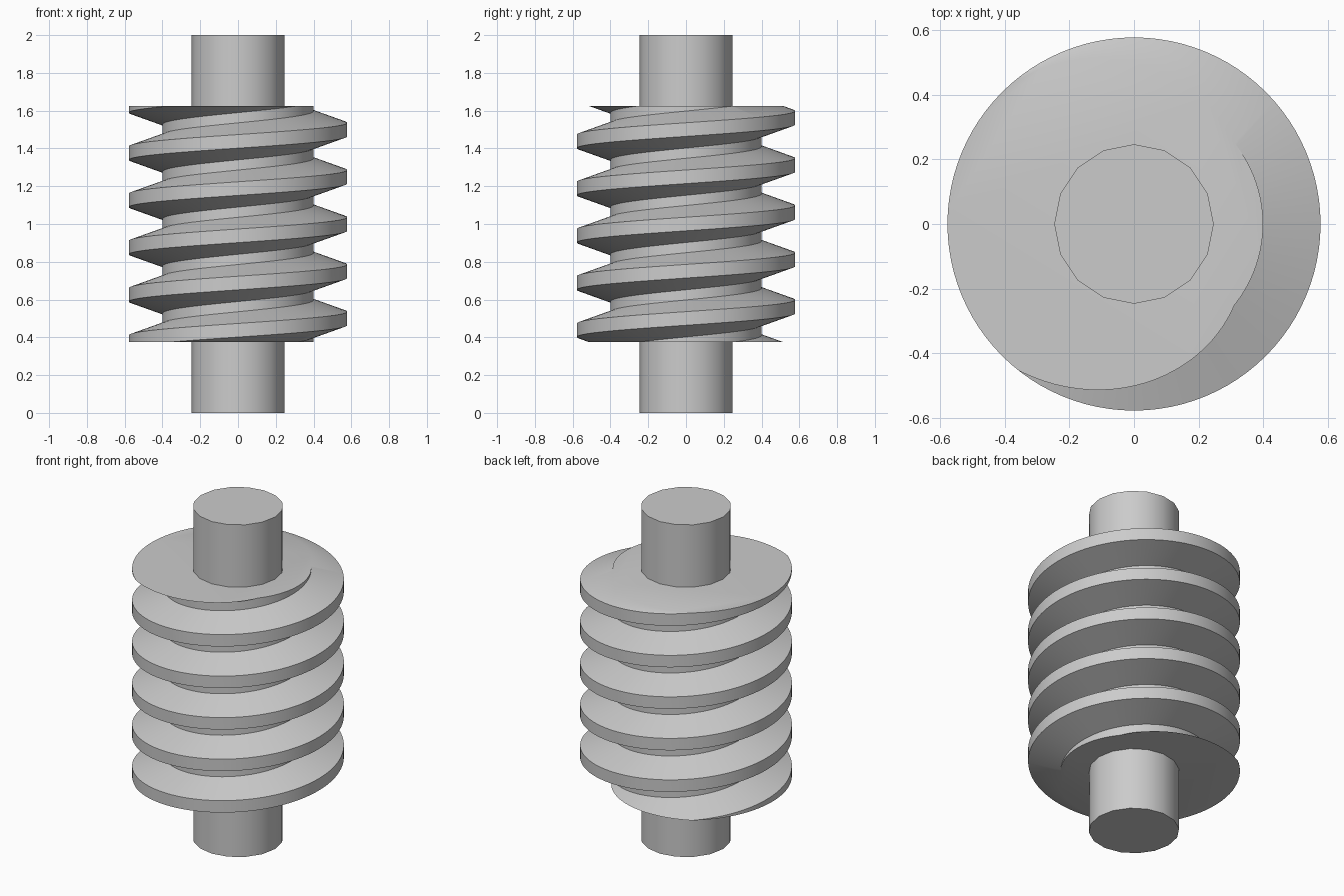
import bpy
import bmesh
from math import cos, sin, tau

cube = bpy.data.objects.get("Cube")
if cube:
    bpy.data.objects.remove(cube)

BOTTOM, TOP, PITCH = 0.375, 1.625, 0.25
ROOT_R, CREST_R, SHAFT_R = 0.4, 0.578, 0.247
SEGMENTS = 96

steel = bpy.data.materials.new("light grey steel")
steel.use_nodes = True
grey = (0.6, 0.6, 0.6, 1)
steel.diffuse_color = grey
steel.node_tree.nodes["Principled BSDF"].inputs["Base Color"].default_value = grey


def finish(bm, name):
    bmesh.ops.recalc_face_normals(bm, faces=bm.faces)
    mesh = bpy.data.meshes.new(name)
    bm.to_mesh(mesh)
    bm.free()
    mesh.materials.append(steel)
    obj = bpy.data.objects.new(name, mesh)
    bpy.context.collection.objects.link(obj)
    bpy.ops.object.select_all(action="DESELECT")
    obj.select_set(True)
    bpy.context.view_layer.objects.active = obj
    bpy.ops.object.shade_smooth_by_angle(angle=0.52)


# Worm: tooth profile wound around the axis, welded at the seam
tooth = [(ROOT_R, -0.098), (CREST_R, -0.036), (CREST_R, 0.036), (ROOT_R, 0.098)]
turns = range(-2, round((TOP - BOTTOM) / PITCH) + 3)
bm = bmesh.new()
columns = []
for i in range(SEGMENTS + 1):
    a = tau * i / SEGMENTS
    rise = BOTTOM + PITCH * (i / SEGMENTS - 0.5)
    columns.append([bm.verts.new((r * cos(a), r * sin(a), rise + PITCH * t + z))
                    for t in turns for r, z in tooth])
for left, right in zip(columns, columns[1:]):
    for j in range(len(left) - 1):
        bm.faces.new((left[j], right[j], right[j + 1], left[j + 1]))
bmesh.ops.remove_doubles(bm, verts=bm.verts, dist=0.0001)

# Trim both ends flat and cap them
for z, side in ((BOTTOM, -1), (TOP, 1)):
    cut = bmesh.ops.bisect_plane(bm, geom=bm.verts[:] + bm.edges[:] + bm.faces[:],
                                 plane_co=(0, 0, z), plane_no=(0, 0, side),
                                 clear_outer=True)
    rim = [e for e in cut["geom_cut"] if isinstance(e, bmesh.types.BMEdge)]
    bmesh.ops.edgeloop_fill(bm, edges=rim)
finish(bm, "worm_thread")

# Shaft stubs at both ends
for name, low, high in (("lower_shaft", 0, BOTTOM), ("upper_shaft", TOP, 2)):
    bm = bmesh.new()
    bmesh.ops.create_cone(bm, cap_ends=True, segments=16, radius1=SHAFT_R,
                          radius2=SHAFT_R, depth=high - low)
    bmesh.ops.translate(bm, verts=bm.verts, vec=(0, 0, (low + high) / 2))
    finish(bm, name)
